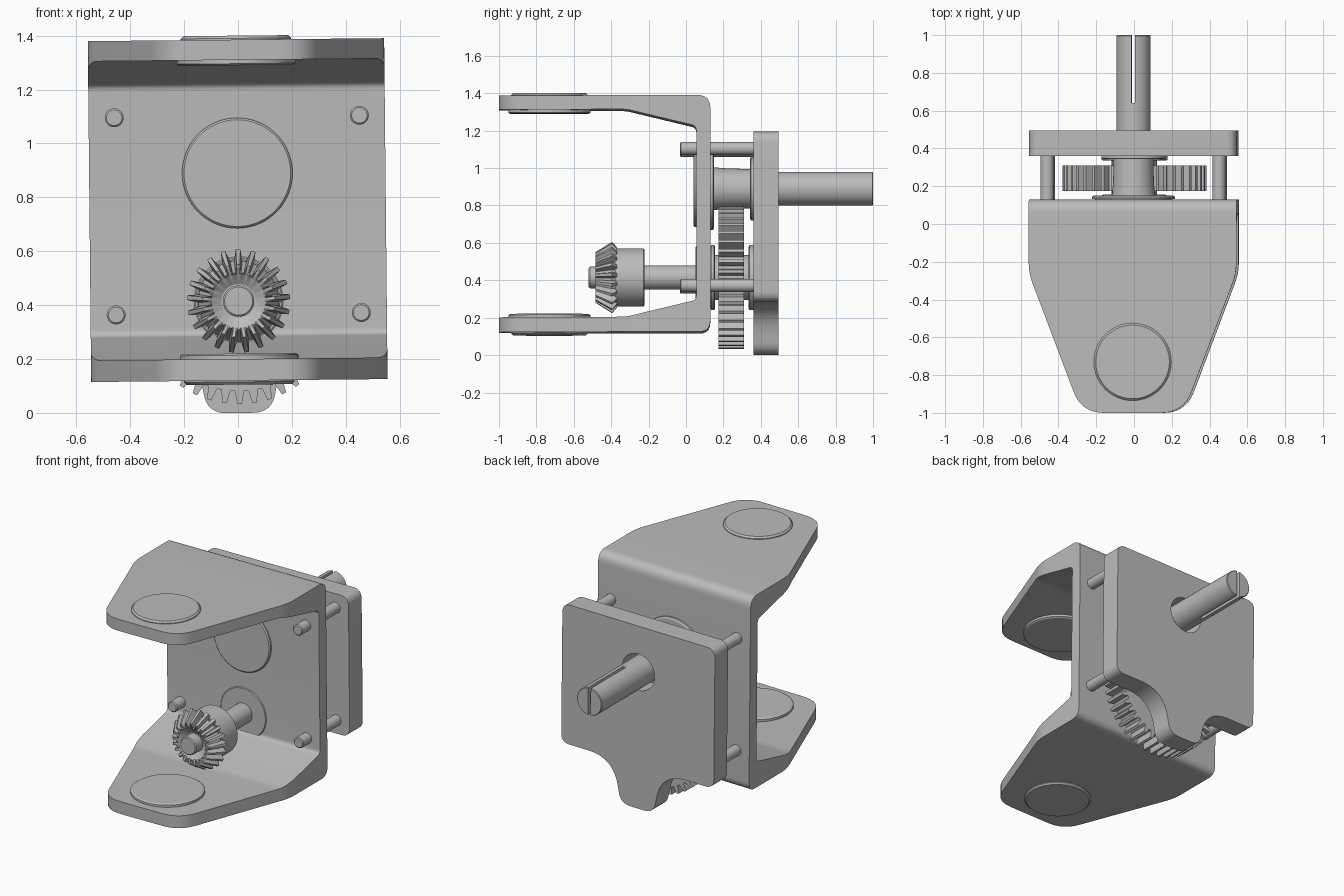
import bpy
import bmesh
import math
from mathutils import Matrix, Vector

cube = bpy.data.objects.get("Cube")
if cube:
    bpy.data.objects.remove(cube, do_unlink=True)

steel = bpy.data.materials.new("plain grey steel")
steel.use_nodes = True
steel.diffuse_color = (0.5, 0.5, 0.5, 1)
steel.node_tree.nodes["Principled BSDF"].inputs["Base Color"].default_value = (0.5, 0.5, 0.5, 1)

AXES = {
    "X": lambda u, v, w: (w, u, v),
    "Y": lambda u, v, w: (u, w, v),
    "Z": lambda u, v, w: (u, v, w),
}
parts = []


def loft(name, axis, sections, centre=(0, 0)):
    """Skin matching closed outlines placed along an axis and cap both ends."""
    bm = bmesh.new()
    rings = [[bm.verts.new(AXES[axis](u + centre[0], v + centre[1], w)) for u, v in outline]
             for w, outline in sections]
    for a, b in zip(rings, rings[1:]):
        for i in range(len(a)):
            j = (i + 1) % len(a)
            bm.faces.new((a[i], a[j], b[j], b[i]))
    bm.faces.new(rings[0])
    bm.faces.new(rings[-1])
    bmesh.ops.recalc_face_normals(bm, faces=bm.faces)
    mesh = bpy.data.meshes.new(name)
    bm.to_mesh(mesh)
    bm.free()
    mesh.materials.append(steel)
    ob = bpy.data.objects.new(name, mesh)
    bpy.context.collection.objects.link(ob)
    parts.append(ob)
    return ob


def circle(r, n=64):
    return [(r * math.cos(math.tau * i / n), r * math.sin(math.tau * i / n)) for i in range(n)]


def turned(name, axis, profile, centre, n=64):
    """Round part from (position along axis, radius) pairs."""
    return loft(name, axis, [(w, circle(r, n)) for w, r in profile], centre)


def prism(name, axis, outline, lo, hi, centre=(0, 0)):
    return loft(name, axis, [(lo, outline), (hi, outline)], centre)


def rounded(corners, steps=8):
    """Outline from (u, v, cut length), easing each corner with a curve."""
    out = []
    for i, (u, v, cut) in enumerate(corners):
        p = Vector((u, v))
        if not cut:
            out.append((u, v))
            continue
        before = Vector(corners[i - 1][:2]) - p
        after = Vector(corners[(i + 1) % len(corners)][:2]) - p
        a, b = p + before.normalized() * cut, p + after.normalized() * cut
        for k in range(steps + 1):
            t = k / steps
            out.append(tuple(a * (1 - t) ** 2 + p * 2 * t * (1 - t) + b * t * t))
    return out


def mirrored(half):
    return half + [(-u, v, cut) for u, v, cut in reversed(half)]


def toothed(teeth, root, tip):
    """Gear outline with tapered teeth."""
    pts = []
    for i in range(teeth):
        for offset, r in ((-0.33, root), (-0.15, tip), (0.15, tip), (0.33, root)):
            a = math.tau * (i + offset) / teeth + math.pi / 2
            pts.append((r * math.cos(a), r * math.sin(a)))
    return pts


def boolean(ob, cutter, operation):
    mod = ob.modifiers.new("cut", "BOOLEAN")
    mod.operation = operation
    mod.object = cutter
    mod.solver = "EXACT"
    bpy.context.view_layer.objects.active = ob
    bpy.ops.object.modifier_apply(modifier=mod.name)
    parts.remove(cutter)
    bpy.data.objects.remove(cutter, do_unlink=True)


UPPER, LOWER = (0, 0.89), (0, 0.415)

# C-shaped bracket: side profile trimmed by the tapered plan outline
bracket = prism("bracket", "X", rounded([
    (-1.1, 0.12, 0), (0.13, 0.12, 0.06), (0.13, 1.385, 0.07), (-1.1, 1.385, 0),
    (-1.1, 1.31, 0), (-0.32, 1.31, 0.03), (0.055, 1.22, 0.025),
    (0.055, 0.29, 0.025), (-0.32, 0.2, 0.03), (-1.1, 0.2, 0)]), -0.7, 0.7)
plan = prism("plan_cutter", "Z", rounded(mirrored([
    (0.27, -1, 0.12), (0.55, -0.26, 0.06), (0.55, 0.3, 0)])), -0.2, 1.6)
boolean(bracket, plan, "INTERSECT")

# Flanged bushings in the arms
for label, outer, inner in (("top", 1.4, 1.29), ("bottom", 0.105, 0.22)):
    s = 1 if outer > inner else -1
    turned(label + "_arm_bushing", "Z", [
        (outer, 0.195), (outer - s * 0.01, 0.205), (inner + s * 0.02, 0.205),
        (inner + s * 0.02, 0.22), (inner + s * 0.006, 0.22), (inner, 0.21)], (0, -0.73))

# Bushings in the web
turned("upper_web_bushing", "Y", [
    (0.04, 0.198), (0.047, 0.205), (0.132, 0.205), (0.132, 0.22), (0.144, 0.22), (0.15, 0.21)], UPPER)
turned("lower_web_bushing", "Y", [
    (0.05, 0.16), (0.054, 0.165), (0.135, 0.165), (0.135, 0.175), (0.15, 0.175), (0.155, 0.165)], LOWER)

# Back plate with a central lobe and a shaft hole
plate = prism("back_plate", "Y", rounded(mirrored([
    (0.12, 0, 0.07), (0.17, 0.28, 0.18), (0.55, 0.28, 0.06), (0.55, 1.19, 0.06)])), 0.36, 0.495)
boolean(plate, turned("hole_cutter", "Y", [(0.3, 0.118), (0.6, 0.118)], UPPER), "DIFFERENCE")

# Spacer pins
for x in (-0.455, 0.455):
    for z in (0.368, 1.1):
        turned("spacer_pin", "Y", [(-0.032, 0.029), (-0.026, 0.035), (0.38, 0.035)], (x, z), 32)

# Output shaft with a split end, and its collar
shaft = turned("output_shaft", "Y", [(0.1, 0.09), (0.996, 0.09), (1, 0.086)], UPPER)
slot = prism("slot_cutter", "Y", [(-0.01, -0.2), (0.01, -0.2), (0.01, 0.2), (-0.01, 0.2)],
             0.64, 1.1, UPPER)
boolean(shaft, slot, "DIFFERENCE")
turned("output_collar", "Y", [(0.14, 0.115), (0.22, 0.108), (0.345, 0.105)], UPPER)
turned("output_flange", "Y", [(0.343, 0.16), (0.348, 0.17), (0.36, 0.17)], UPPER)

# Spur gear with hub and rear flange
prism("spur_gear", "Y", toothed(42, 0.335, 0.382), 0.175, 0.31, LOWER)
turned("gear_hub", "Y", [(0.14, 0.12), (0.345, 0.12)], LOWER)
turned("gear_flange", "Y", [(0.335, 0.165), (0.34, 0.175), (0.36, 0.175)], LOWER)

# Input shaft and bevel gear
turned("input_shaft", "Y", [(-0.52, 0.052), (-0.514, 0.058), (-0.3, 0.058),
                            (-0.3, 0.065), (0.37, 0.065)], LOWER)
turned("bevel_hub", "Y", [(-0.38, 0.155), (-0.228, 0.155), (-0.222, 0.149)], LOWER)
TEETH = 21
ring = TEETH * 4
loft("bevel_gear", "Y", [
    (-0.45, [(u * 0.45, v * 0.45) for u, v in toothed(TEETH, 0.14, 0.14)]),
    (-0.475, toothed(TEETH, 0.1, 0.1)),
    (-0.485, toothed(TEETH, 0.105, 0.135)),
    (-0.395, toothed(TEETH, 0.15, 0.192)),
    (-0.368, toothed(TEETH, 0.14, 0.16))], LOWER)

# Smooth the round surfaces and lean the whole assembly very slightly
pivot = Matrix.Translation((0, 0, 0.63))
lean = pivot @ Matrix.Rotation(-0.01, 4, "Y") @ pivot.inverted()
bpy.ops.object.select_all(action="DESELECT")
for ob in parts:
    ob.data.transform(lean)
    ob.select_set(True)
bpy.context.view_layer.objects.active = parts[0]
bpy.ops.object.shade_smooth_by_angle(angle=math.radians(30))
